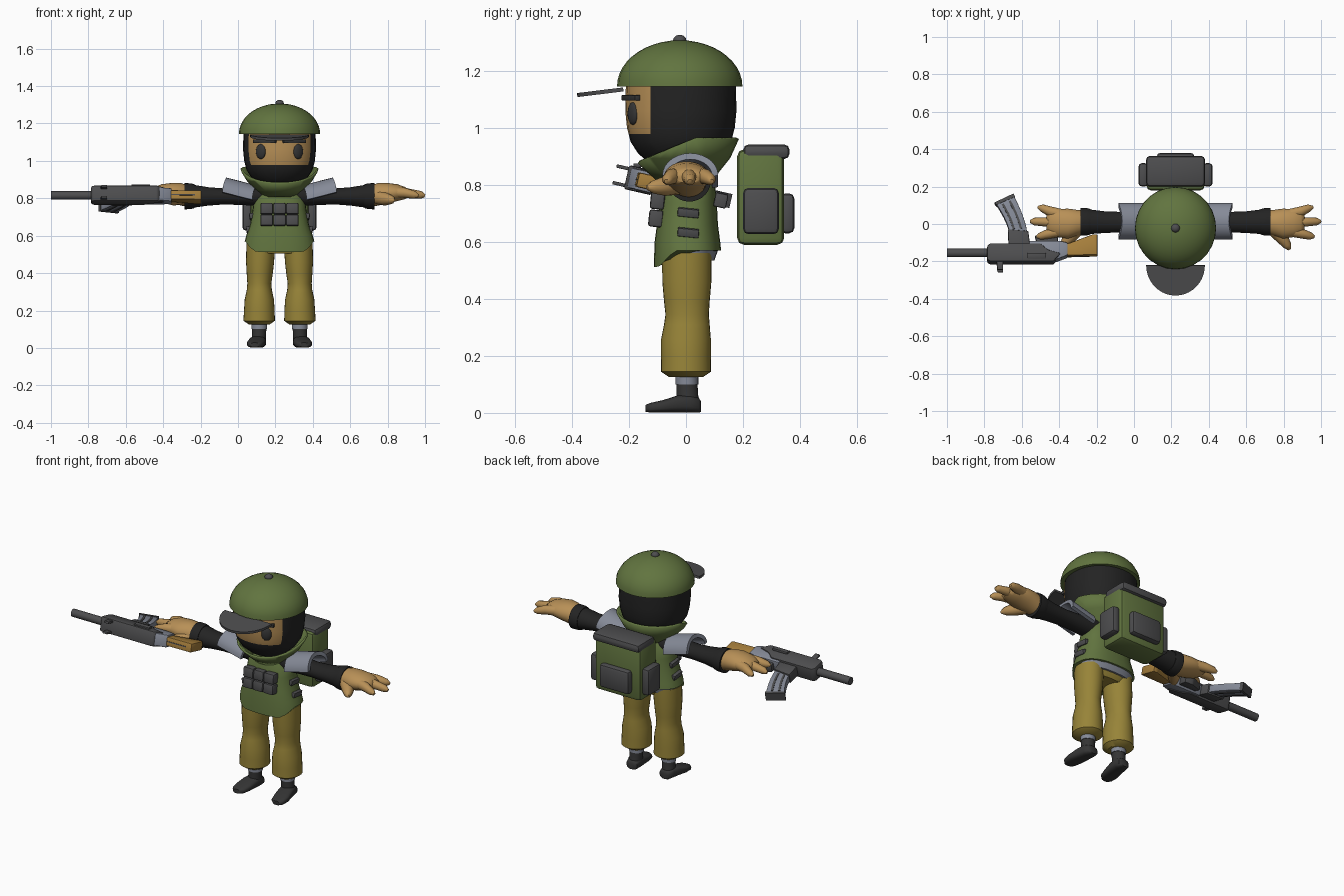
import bpy, bmesh
from math import sin, cos, pi, radians
from mathutils import Matrix, Vector

if "Cube" in bpy.data.objects:
    bpy.data.objects.remove(bpy.data.objects["Cube"])

CX = 0.222  # centre line of the figure


def material(name, r, g, b):
    m = bpy.data.materials.new(name)
    m.use_nodes = True
    m.diffuse_color = (r, g, b, 1)
    m.node_tree.nodes["Principled BSDF"].inputs["Base Color"].default_value = (r, g, b, 1)
    return m


GREEN = material("olive green", .12, .175, .05)
MUSTARD = material("mustard cloth", .31, .23, .04)
SKIN = material("skin", .48, .28, .095)
BLACK = material("black cloth", .017, .017, .017)
BOOT = material("boot charcoal", .035, .035, .035)
GREY = material("dark grey", .075, .075, .078)
SLATE = material("slate blue", .235, .255, .31)
WOOD = material("wood", .38, .21, .045)


def finish(name, bm, mat, matrix=None, bevel=0, angle=35):
    bmesh.ops.recalc_face_normals(bm, faces=bm.faces)
    if bevel:
        bmesh.ops.bevel(bm, geom=bm.edges[:], offset=bevel, segments=2, profile=.5, affect='EDGES')
    if matrix:
        bm.transform(matrix)
    me = bpy.data.meshes.new(name)
    bm.to_mesh(me)
    bm.free()
    me.materials.append(mat)
    ob = bpy.data.objects.new(name, me)
    bpy.context.collection.objects.link(ob)
    bpy.ops.object.select_all(action='DESELECT')
    ob.select_set(True)
    bpy.context.view_layer.objects.active = ob
    bpy.ops.object.shade_smooth_by_angle(angle=radians(angle))
    return ob


def mirror(*obs):
    """Copy left parts to the right side of the figure."""
    for ob in obs:
        c = ob.copy()
        c.data = ob.data.copy()
        c.name = ob.name.replace("left_", "right_")
        c.data.transform(Matrix.Translation((2 * CX, 0, 0)) @ Matrix.Scale(-1, 4, (1, 0, 0)))
        c.data.flip_normals()
        bpy.context.collection.objects.link(c)


def skin_rings(rings, close=True):
    bm = bmesh.new()
    vs = [[bm.verts.new(p) for p in ring] for ring in rings]
    n = len(vs[0])
    for a, b in zip(vs, vs[1:]):
        for i in range(n):
            bm.faces.new((a[i], a[(i + 1) % n], b[(i + 1) % n], b[i]))
    if close:
        bm.faces.new(vs[0])
        bm.faces.new(vs[-1])
    return bm


def rings_on(axis, rings, n=28, power=1.0):
    """Ellipse rings (position, centre a, centre b, radius a, radius b), x measured from CX."""
    out = []
    for t, a, b, ra, rb in rings:
        ring = []
        for i in range(n):
            c, s = cos(2 * pi * i / n), sin(2 * pi * i / n)
            p = a + ra * abs(c) ** power * (1 if c > 0 else -1)
            q = b + rb * abs(s) ** power * (1 if s > 0 else -1)
            ring.append({'x': (CX + t, p, q), 'y': (CX + p, t, q), 'z': (CX + p, q, t)}[axis])
        out.append(ring)
    return out


def loft(name, mat, axis, rings, power=1.0, angle=35):
    return finish(name, skin_rings(rings_on(axis, rings, power=power)), mat, angle=angle)


def tube(name, mat, points, radii, n=12):
    pts = [Vector((CX + x, y, z)) for x, y, z in points]
    rings = []
    for i, p in enumerate(pts):
        d = pts[min(i + 1, len(pts) - 1)] - pts[max(i - 1, 0)]
        q = d.to_track_quat('Z', 'Y')
        rings.append([p + q @ Vector((radii[i] * cos(2 * pi * k / n), radii[i] * sin(2 * pi * k / n), 0))
                      for k in range(n)])
    return finish(name, skin_rings(rings), mat, angle=60)


def box(name, mat, centre, size, bevel=.006, rot=None):
    bm = bmesh.new()
    bmesh.ops.create_cube(bm, size=1)
    bm.transform(Matrix.Diagonal((*size, 1)))
    m = Matrix.Translation((CX + centre[0], centre[1], centre[2]))
    return finish(name, bm, mat, m @ rot if rot else m, bevel)


def ball(name, mat, centre, size, rot=0):
    bm = bmesh.new()
    bmesh.ops.create_uvsphere(bm, u_segments=20, v_segments=12, radius=1)
    m = Matrix.Translation((CX + centre[0], centre[1], centre[2])) @ Matrix.Rotation(rot, 4, 'Z')
    return finish(name, bm, mat, m @ Matrix.Diagonal((*size, 1)), angle=60)


def prism(name, mat, outline, half, matrix=None, bevel=.006):
    rings = [[(x, y, z) for x, y in outline] for z in (-half, half)]
    return finish(name, skin_rings(rings), mat, matrix, bevel)


# Head: masked lathe with a cut face opening
bm = skin_rings(rings_on('z', [(z, 0, -.018, r, r) for z, r in (
    (.85, .06), (.875, .11), (.91, .15), (.95, .176), (1, .189), (1.06, .195), (1.15, .193))], power=.93))
for co, no in (((0, -.125, 0), (0, 1, 0)), ((0, 0, .978), (0, 0, 1))):
    bmesh.ops.bisect_plane(bm, geom=bm.verts[:] + bm.edges[:] + bm.faces[:], plane_co=co, plane_no=no)
head = finish("head", bm, BLACK)
head.data.materials.append(SKIN)
for f in head.data.polygons:
    if f.center.y < -.125 and f.center.z > .978:
        f.material_index = 1
mirror(ball("left_eye", BOOT, (.1, -.186, 1.05), (.029, .014, .04), radians(30)),
       box("left_brow", BOOT, (.08, -.193, 1.105), (.13, .022, .02), .004, Matrix.Rotation(radians(22), 4, 'Z')))

# Helmet dome, top button and half-disc brim
loft("helmet", GREEN, 'z', [(1.145 + .162 * sin(a), 0, -.022, .217 * cos(a), .22 * cos(a))
                            for a in [i * pi / 22 for i in range(11)]])
ball("helmet_button", GREY, (0, -.022, 1.307), (.023, .023, .019))
slope = Matrix.Translation((CX, -.2, 1.137)) @ Matrix.Rotation(radians(7), 4, 'X')
prism("brim", GREY, [(.157 * cos(a), -.02 - .163 * sin(a)) for a in [i * pi / 20 for i in range(21)]],
      .007, slope, 0)

# Collar: cone cut lower at the front
bm = skin_rings(rings_on('z', [(.815, 0, 0, .085, .085), (.85, 0, -.01, .115, .115),
                               (.9, 0, -.015, .165, .16), (.966, 0, -.015, .205, .19)]), False)
bmesh.ops.bisect_plane(bm, geom=bm.verts[:] + bm.edges[:] + bm.faces[:], plane_co=(0, .03, .964),
                       plane_no=(0, -.41, 1), clear_outer=True)
collar = finish("collar", bm, GREEN)
sol = collar.modifiers.new("thickness", 'SOLIDIFY')
sol.thickness = .012

# Torso with a lowered front flap, belt and hips
torso = loft("torso", GREEN, 'z', [(.57, 0, .005, .186, .118), (.6, 0, .005, .178, .115),
                                   (.66, 0, .005, .157, .107), (.74, 0, .008, .143, .1),
                                   (.8, 0, .01, .135, .092), (.84, 0, .01, .1, .08)], .8)
for v in torso.data.vertices:
    if v.co.z < .575:
        v.co.z -= .058 * min(1, max(0, (-v.co.y - .04) / .055))
loft("belt", SLATE, 'z', [(.535, 0, .0, .168, .1), (.585, 0, .005, .178, .112)], .8)
loft("hips", MUSTARD, 'z', [(.505, 0, 0, .14, .075), (.53, 0, 0, .165, .088), (.575, 0, 0, .17, .095)], .85)

# Chest, side and back pouches
tilt = Matrix.Rotation(radians(-6), 4, 'X')
for row in range(2):
    for col in (-1, 0, 1):
        box("chest_pouch", GREY, (col * .069, -.106 + row * .006, .682 + row * .062),
            (.067, .05, .06), .009, tilt)
for z, x in ((.702, .15), (.632, .167)):
    mirror(box("left_side_pouch", GREY, (x, .008, z), (.022, .075, .03), .004,
               Matrix.Rotation(radians(-6), 4, 'X') @ Matrix.Rotation(radians(10), 4, 'Y')))
box("back_plate", GREY, (0, .122, .745), (.18, .045, .05), .006, Matrix.Rotation(radians(-12), 4, 'X'))

# Backpack
box("backpack", GREEN, (0, .262, .757), (.31, .165, .335), .024)
box("backpack_roll", GREY, (0, .282, .916), (.315, .163, .052), .02)
box("backpack_rear_pocket", GREY, (0, .355, .7), (.2, .05, .14), .018)
mirror(box("left_backpack_pocket", GREY, (.172, .263, .708), (.052, .125, .162), .018))

# Legs, ankles and boots
mirror(
    loft("left_trouser", MUSTARD, 'z', [
        (.125, .108, 0, .055, .058), (.145, .109, 0, .084, .088), (.2, .108, .0, .082, .087),
        (.26, .108, 0, .078, .087), (.31, .108, .003, .067, .08), (.345, .108, .004, .064, .076),
        (.39, .106, .003, .069, .08), (.46, .104, .003, .075, .086), (.56, .1, .003, .077, .087)]),
    loft("left_ankle", SLATE, 'z', [(.1, .108, .003, .042, .04), (.14, .108, .003, .042, .04)]),
    loft("left_boot_shaft", BOOT, 'z', [(.02, .113, .008, .04, .042), (.06, .11, .005, .037, .038),
                                        (.105, .108, .003, .038, .037)]),
    loft("left_boot_foot", BOOT, 'y', [
        (-.142, .133, .016, .022, .012), (-.125, .131, .018, .039, .017), (-.08, .127, .023, .047, .022),
        (-.03, .119, .031, .045, .03), (.015, .113, .033, .042, .032), (.045, .111, .027, .035, .026),
        (.053, .111, .022, .02, .018)], .7, 50))

# Arms: sleeve, cuff, palm, fingers and thumb
parts = [
    loft("left_sleeve", BLACK, 'x', [(.06, .01, .815, .065, .06), (.2, .01, .812, .055, .048),
                                     (.3, .01, .81, .055, .043), (.38, .01, .81, .058, .049),
                                     (.46, .012, .811, .066, .061)]),
    loft("left_cuff", BLACK, 'x', [(.455, .012, .811, .068, .064), (.475, .012, .811, .073, .069),
                                   (.507, .012, .811, .074, .07)]),
    loft("left_palm", SKIN, 'x', [(.49, .01, .812, .062, .058), (.53, .006, .822, .07, .06),
                                  (.575, .002, .827, .08, .055), (.63, .005, .83, .075, .045),
                                  (.67, .007, .828, .062, .033), (.69, .007, .826, .045, .02)], 1, 60),
    tube("left_thumb", SKIN, [(.53, -.03, .805), (.57, -.075, .795), (.598, -.115, .792), (.61, -.137, .79)],
         [.04, .034, .023, .008])]
for name, y0, y1, tip in (("outer", .048, .09, .735), ("middle", .007, .014, .777), ("inner", -.035, -.068, .742)):
    parts.append(tube("left_" + name + "_finger", SKIN, [
        (.6, y0, .832), (.67, y0 + (y1 - y0) * .45, .829), (tip - .02, y1 - (y1 - y0) * .1, .818), (tip, y1, .812)],
        [.03, .027, .02, .008]))
mirror(*parts)

# Shoulder pads: half-arch plates tilted up and outward
bm = bmesh.new()
arc = [[bm.verts.new((CX + x + .02 * cos(a) ** 2, .015 + .098 * cos(a), z + .078 * sin(a)))
        for a in [i * pi / 14 for i in range(15)]] for x, z in ((.125, .792), (.285, .833))]
for i in range(14):
    bm.faces.new((arc[0][i], arc[0][i + 1], arc[1][i + 1], arc[1][i]))
bmesh.ops.recalc_face_normals(bm, faces=bm.faces)
bmesh.ops.solidify(bm, geom=bm.faces[:], thickness=.022)
mirror(finish("left_shoulder_pad", bm, SLATE))

# Rifle lying on its side: local x along the barrel, local y towards the magazine
G = Matrix.Translation((0, -.155, .815)) @ Matrix.Rotation(radians(-13), 4, 'X')
bm = bmesh.new()
bmesh.ops.create_cone(bm, cap_ends=True, segments=16, radius1=.023, radius2=.023, depth=.23)
finish("rifle_barrel", bm, GREY, G @ Matrix.Translation((-.885, 0, 0)) @ Matrix.Rotation(pi / 2, 4, 'Y'))
prism("rifle_body", GREY, [(-.785, -.045), (-.77, -.055), (-.43, -.055), (-.39, -.01), (-.46, .01),
                           (-.5, .045), (-.77, .045), (-.785, .03)], .043, G, .008)
prism("rifle_receiver", SLATE, [(-.56, -.03), (-.42, -.045), (-.355, -.02), (-.355, .05), (-.4, .06),
                                (-.56, .06)], .036, G)
prism("rifle_stock", WOOD, [(-.37, -.02), (-.195, -.015), (-.195, .098), (-.22, .098), (-.35, .048),
                            (-.37, .048)], .026, G, .007)
prism("rifle_stock_seam", GREY, [(-.355, -.022), (-.23, -.018), (-.23, -.012), (-.355, -.015)], .003, G, 0)
prism("rifle_magazine_well", GREY, [(-.67, .03), (-.555, .03), (-.565, .115), (-.675, .125)], .03, G)
prism("rifle_grip", GREY, [(-.52, .05), (-.41, .05), (-.4, .12), (-.45, .125), (-.53, .09)], .022, G)
for w in (-.03, .03):
    prism("rifle_sight", GREY, [(-.735, -.05), (-.7, -.05), (-.7, -.098), (-.73, -.098)], .006,
          G @ Matrix.Translation((0, 0, w)), .002)
box("rifle_charging_handle", GREY, (-.52 - CX, -.17, .868), (.1, .03, .014), .004)


def magazine_strip(lo, hi, ends=(0, 1)):
    """Curved strip between two fractions of the magazine width."""
    def point(f, t):
        t = ends[0] + (ends[1] - ends[0]) * t
        return (-.665 + .095 * f - .075 * t ** 1.5, .1 + (.17 + .045 * f) * t)
    return [point(lo, i / 5) for i in range(6)] + [point(hi, 1 - i / 5) for i in range(6)]


prism("rifle_magazine", SLATE, magazine_strip(0, 1), .021, G, .004)
for f in (.22, .62):
    prism("magazine_groove", GREY, magazine_strip(f, f + .12, (.15, .9)), .024, G, 0)
prism("magazine_base", GREY, magazine_strip(-.03, 1.03, (.94, 1.02)), .025, G, 0)
